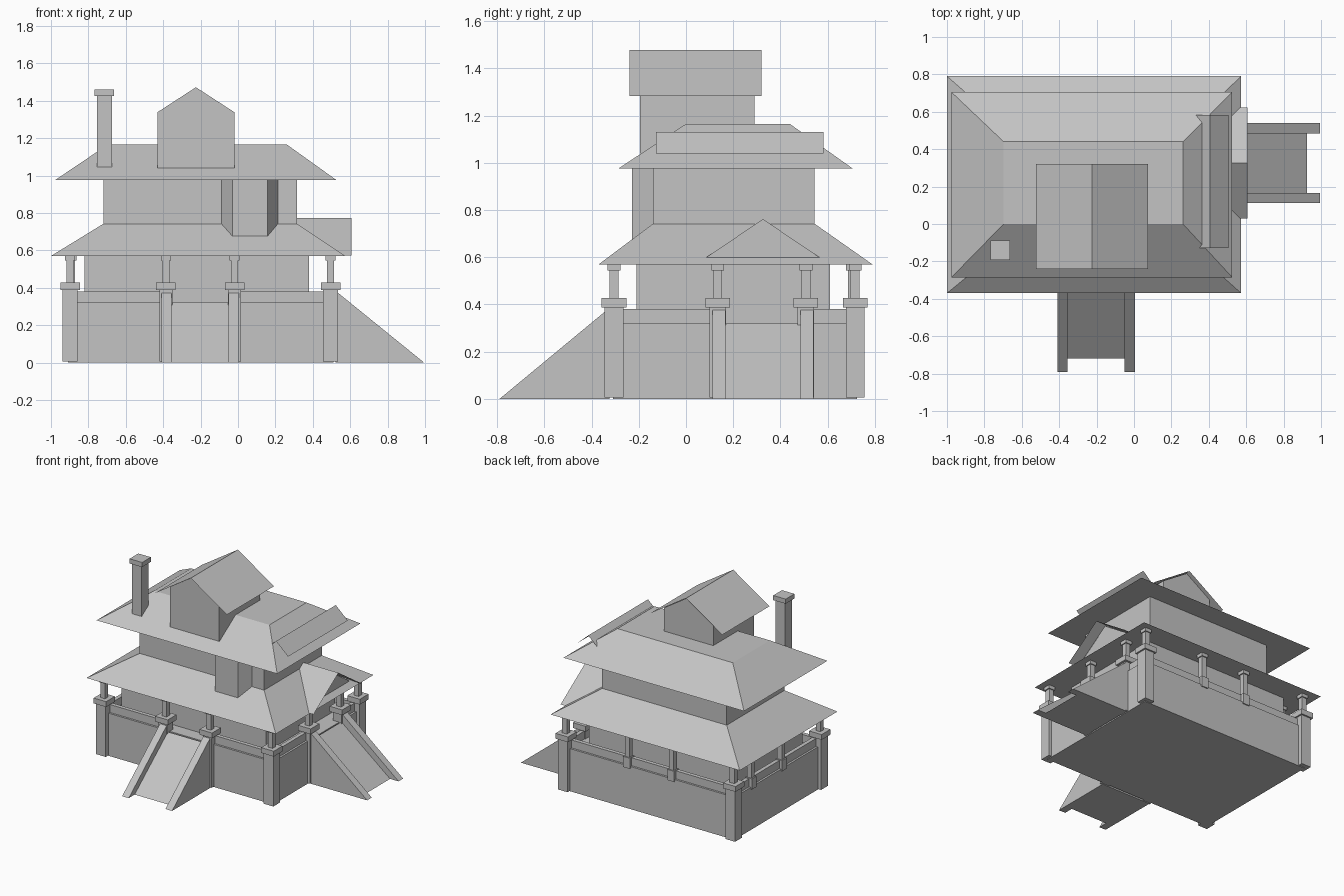
import bpy, bmesh

old = bpy.data.objects.get("Cube")
if old:
    bpy.data.objects.remove(old, do_unlink=True)

stone = bpy.data.materials.new("plain_grey")
stone.use_nodes = True
GREY = (0.55, 0.55, 0.55, 1)
stone.diffuse_color = GREY
stone.node_tree.nodes["Principled BSDF"].inputs["Base Color"].default_value = GREY


def finish(name, bm, closed=True):
    if closed:
        bmesh.ops.recalc_face_normals(bm, faces=bm.faces[:])
    mesh = bpy.data.meshes.new(name)
    bm.to_mesh(mesh)
    bm.free()
    mesh.materials.append(stone)
    ob = bpy.data.objects.new(name, mesh)
    bpy.context.collection.objects.link(ob)
    return ob


def loft(name, rings):
    """Closed solid through rings of matching points."""
    bm = bmesh.new()
    rows = [[bm.verts.new(p) for p in ring] for ring in rings]
    n = len(rows[0])
    for a, b in zip(rows, rows[1:]):
        for i in range(n):
            j = (i + 1) % n
            bm.faces.new((a[i], a[j], b[j], b[i]))
    bm.faces.new(rows[0][::-1])
    bm.faces.new(rows[-1])
    return finish(name, bm)


def rect(x0, x1, y0, y1, z):
    return [(x0, y0, z), (x1, y0, z), (x1, y1, z), (x0, y1, z)]


def box(name, x0, x1, y0, y1, z0, z1):
    return loft(name, [rect(x0, x1, y0, y1, z0), rect(x0, x1, y0, y1, z1)])


def place(axis, t, u, z):
    return (t, u, z) if axis == "x" else (u, t, z)


def prism(name, axis, profile, a, b):
    """Extrude a (horizontal, z) profile along x or y."""
    return loft(name, [[place(axis, t, u, z) for u, z in profile] for t in (a, b)])


def sheet(name, axis, profile, a, b):
    """Thin open roof skin following a profile."""
    bm = bmesh.new()
    rows = [[bm.verts.new(place(axis, t, u, z)) for u, z in profile] for t in (a, b)]
    for i in range(len(profile) - 1):
        f = bm.faces.new((rows[0][i], rows[0][i + 1], rows[1][i + 1], rows[1][i]))
        f.normal_update()
        if f.normal.z < 0:
            f.normal_flip()
    return finish(name, bm, closed=False)


def square(name, x, y, r, z0, z1):
    return box(name, x - r, x + r, y - r, y + r, z0, z1)


# Plinth and storeys
LEFT, RIGHT, FRONT, BACK = -0.91, 0.51, -0.31, 0.725
DECK, RAIL, EAVE = 0.32, 0.38, 0.57
box("plinth", LEFT, RIGHT, FRONT, BACK, 0, DECK)
box("lower_storey", -0.82, 0.38, -0.21, 0.61, DECK, EAVE)
box("upper_storey", -0.72, 0.315, -0.14, 0.545, 0.7, 0.98)

# Parapets, left open where the stairs arrive
T = 0.03
E = 0.015
for i, (a, b) in enumerate([(LEFT, -0.385), (-0.02, RIGHT)]):
    box(f"front_parapet_{i}", a + E, b - E, FRONT + E, FRONT + E + T, DECK, RAIL)
for i, (a, b) in enumerate([(FRONT, 0.135), (0.51, BACK)]):
    box(f"right_parapet_{i}", RIGHT - E - T, RIGHT - E, a + E, b - E, DECK, RAIL)
box("back_parapet", LEFT + E, RIGHT - E, BACK - E - T, BACK - E, DECK, RAIL)
box("left_parapet", LEFT + E, LEFT + E + T, FRONT + E, BACK - E, DECK, RAIL)


def post(name, x, y):
    square(name + "_shaft", x, y, 0.019, RAIL, EAVE)
    square(name + "_head", x, y, 0.027, 0.545, EAVE)


# Capped pillars at the corners and beside the stairs
PX, PY = (-0.898, 0.495), (-0.305, 0.717)
pillars = [(x, y, 0.04) for x in PX for y in PY]
pillars += [(x, PY[0], 0.035) for x in (-0.386, -0.018)]
pillars += [(PX[1], y, 0.035) for y in (0.134, 0.508)]
for i, (x, y, r) in enumerate(pillars):
    square(f"pillar_{i}", x, y, r, 0.005, 0.39)
    square(f"pillar_cap_{i}", x, y, 0.052, 0.388, 0.428)
    post(f"pillar_post_{i}", x, y)

# Plain posts on the closed sides
plain = [(x, 0.705) for x in (-0.386, -0.018)] + [(-0.89, y) for y in (0.142, 0.502)]
for i, (x, y) in enumerate(plain):
    square(f"plain_post_foot_{i}", x, y, 0.028, 0.305, 0.385)
    post(f"plain_post_{i}", x, y)


# Stairs: a sloping ramp between two higher sloping cheeks
def stair(name, axis, wall, ramp_end, cheek_end, a, b):
    w = 0.055
    ramp = [(wall, 0), (ramp_end, 0), (wall, DECK)]
    cheek = [(wall, 0), (cheek_end, 0), (wall, 0.385)]
    prism(name + "_ramp", axis, ramp, a + w, b - w)
    prism(name + "_cheek_0", axis, cheek, a, a + w)
    prism(name + "_cheek_1", axis, cheek, b - w, b)


stair("front_stair", "x", -0.325, -0.72, -0.79, -0.41, 0.005)
stair("side_stair", "y", 0.52, 0.925, 0.995, 0.112, 0.54)

# Hipped roofs
loft("lower_roof", [rect(-1, 0.573, -0.37, 0.79, EAVE),
                    rect(-0.72, 0.315, -0.14, 0.545, 0.742)])
loft("upper_roof", [rect(-0.976, 0.525, -0.285, 0.705, 0.977),
                    rect(-0.697, 0.262, 0, 0.44, 1.165)])

# Porch gable over the side stair
sheet("porch_roof", "x", [(0.03, 0.573), (0.326, 0.773), (0.622, 0.573)], 0.3, 0.607)
prism("porch_gable", "x", [(0.045, 0.572), (0.326, 0.762), (0.607, 0.572)], 0.3, 0.53)

# Bay on the front of the upper storey
bay = [(-0.095, -0.13), (-0.03, -0.228), (0.158, -0.228), (0.22, -0.13)]
loft("front_bay", [[(x, y, z) for x, y in bay] for z in (0.672, 0.98)])

# Attic dormer with overhanging gable roof
prism("attic", "y", [(-0.43, 1.04), (-0.02, 1.04), (-0.02, 1.339),
                     (-0.225, 1.472), (-0.43, 1.339)], -0.195, 0.29)
sheet("attic_roof", "y", [(-0.525, 1.283), (-0.225, 1.478), (0.075, 1.283)], -0.24, 0.32)

# Small ridge skin on the side of the upper roof
sheet("side_ridge_roof", "y", [(0.305, 1.04), (0.405, 1.13), (0.505, 1.04)], -0.127, 0.582)

# Chimney
square("chimney", -0.715, -0.14, 0.04, 1.045, 1.43)
square("chimney_cap", -0.715, -0.14, 0.052, 1.425, 1.46)
